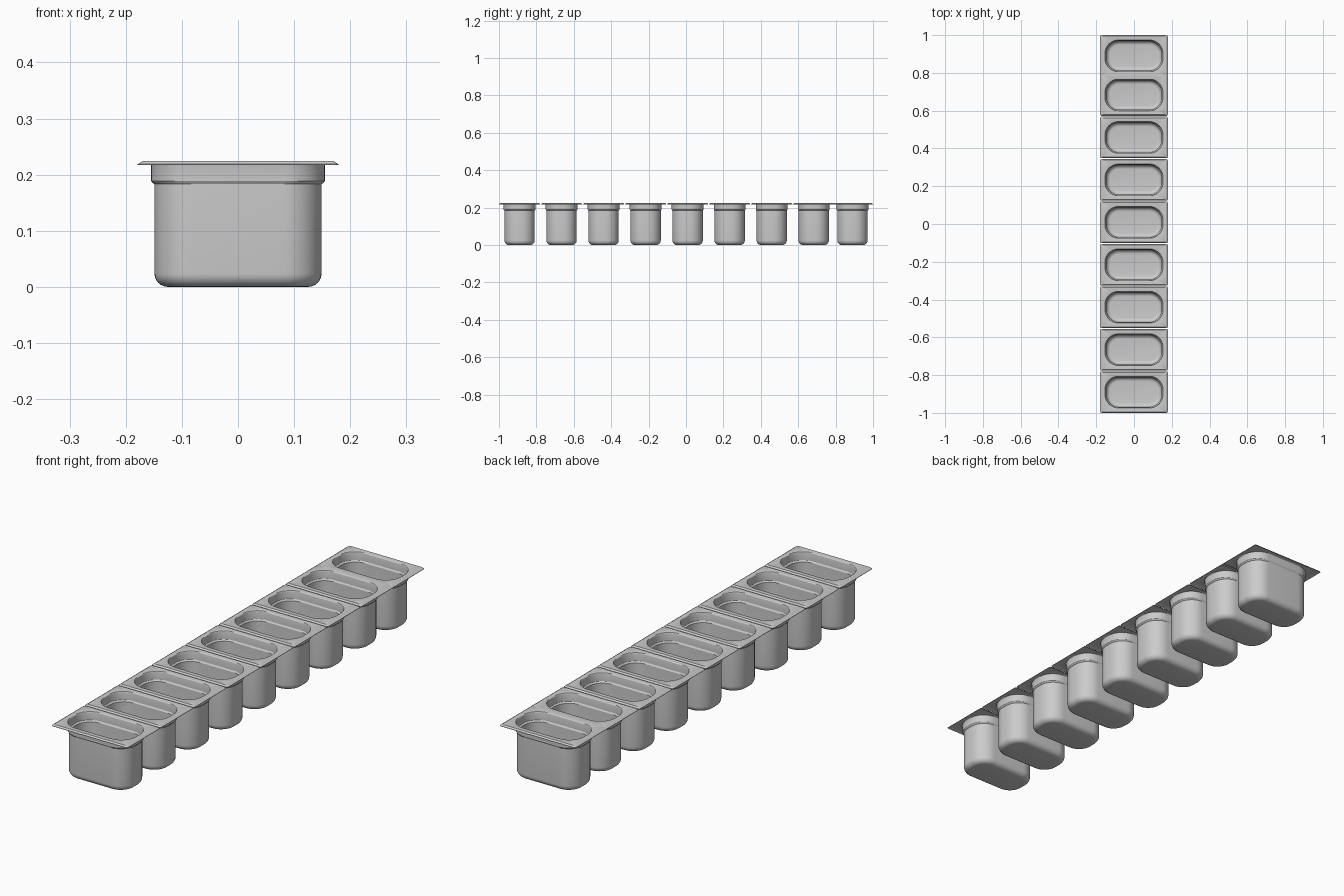
import bpy, bmesh
from math import sin, cos, pi, radians

if "Cube" in bpy.data.objects:
    bpy.data.objects.remove(bpy.data.objects["Cube"])

SEG = 10      # segments per rounded corner
T = 0.003     # sheet thickness


def ring(bm, hx, hy, r, z):
    """Rounded-rectangle loop of vertices."""
    verts = []
    for q, (sx, sy) in enumerate([(1, 1), (-1, 1), (-1, -1), (1, -1)]):
        for i in range(SEG + 1):
            a = q * pi / 2 + i / SEG * pi / 2
            verts.append(bm.verts.new((sx * (hx - r) + r * cos(a),
                                       sy * (hy - r) + r * sin(a), z)))
    return verts


def bowl(inset, floor, top, step_z, fillet):
    """Profile of one pan skin from the rim opening down to the floor."""
    ux, uy, ur = 0.155 - inset, 0.085 - inset, 0.073 - inset   # stacking collar
    bx, by, br = 0.149 - inset, 0.081 - inset, 0.069 - inset   # main body
    rows = []
    for i in range(4):                                         # rolled opening
        a = i / 3 * pi / 2
        d = 0.004 * (1 - sin(a))
        rows.append((ux + d, uy + d, ur + d, top - 0.004 * (1 - cos(a))))
    rows += [(ux, uy, ur, step_z + 0.004),
             (ux - 0.002, uy - 0.002, ur - 0.002, step_z + 0.001),
             (bx, by, br, step_z - 0.002)]
    for i in range(7):                                         # floor fillet
        a = i / 6 * pi / 2
        d = fillet * (1 - cos(a))
        rows.append((bx - d, by - d, br - d, floor + fillet * (1 - sin(a))))
    return rows


def make_pan_mesh():
    bm = bmesh.new()
    # inner skin reversed, rim edge, then outer skin: one closed sheet
    rows = bowl(T, T, 0.224, 0.185, 0.021)[::-1]
    rows += [(0.170, 0.104, 0.004, 0.224), (0.179, 0.110, 0.006, 0.2185),
             (0.179, 0.110, 0.006, 0.217), (0.170, 0.104, 0.004, 0.2205)]
    rows += bowl(0, 0, 0.2205, 0.185, 0.024)
    loops = [ring(bm, *row) for row in rows]
    for a, b in zip(loops, loops[1:]):
        n = len(a)
        for i in range(n):
            j = (i + 1) % n
            bm.faces.new((a[i], a[j], b[j], b[i]))
    bm.faces.new(loops[0])
    bm.faces.new(loops[-1])
    bmesh.ops.recalc_face_normals(bm, faces=bm.faces)
    mesh = bpy.data.meshes.new("pan")
    bm.to_mesh(mesh)
    bm.free()
    return mesh


# first pan, smooth with crisp edges
mesh = make_pan_mesh()
first = bpy.data.objects.new("pan_1", mesh)
bpy.context.collection.objects.link(first)
bpy.context.view_layer.objects.active = first
first.select_set(True)
bpy.ops.object.shade_smooth_by_angle(angle=radians(30))

# row of nine; the last one sits closer and overlaps its neighbour's rim
positions = [-0.89 + 0.2247 * k for k in range(8)] + [0.89]
first.location.y = positions[0]
for k, y in enumerate(positions[1:], 2):
    pan = first.copy()
    pan.name = f"pan_{k}"
    pan.location.y = y
    bpy.context.collection.objects.link(pan)
